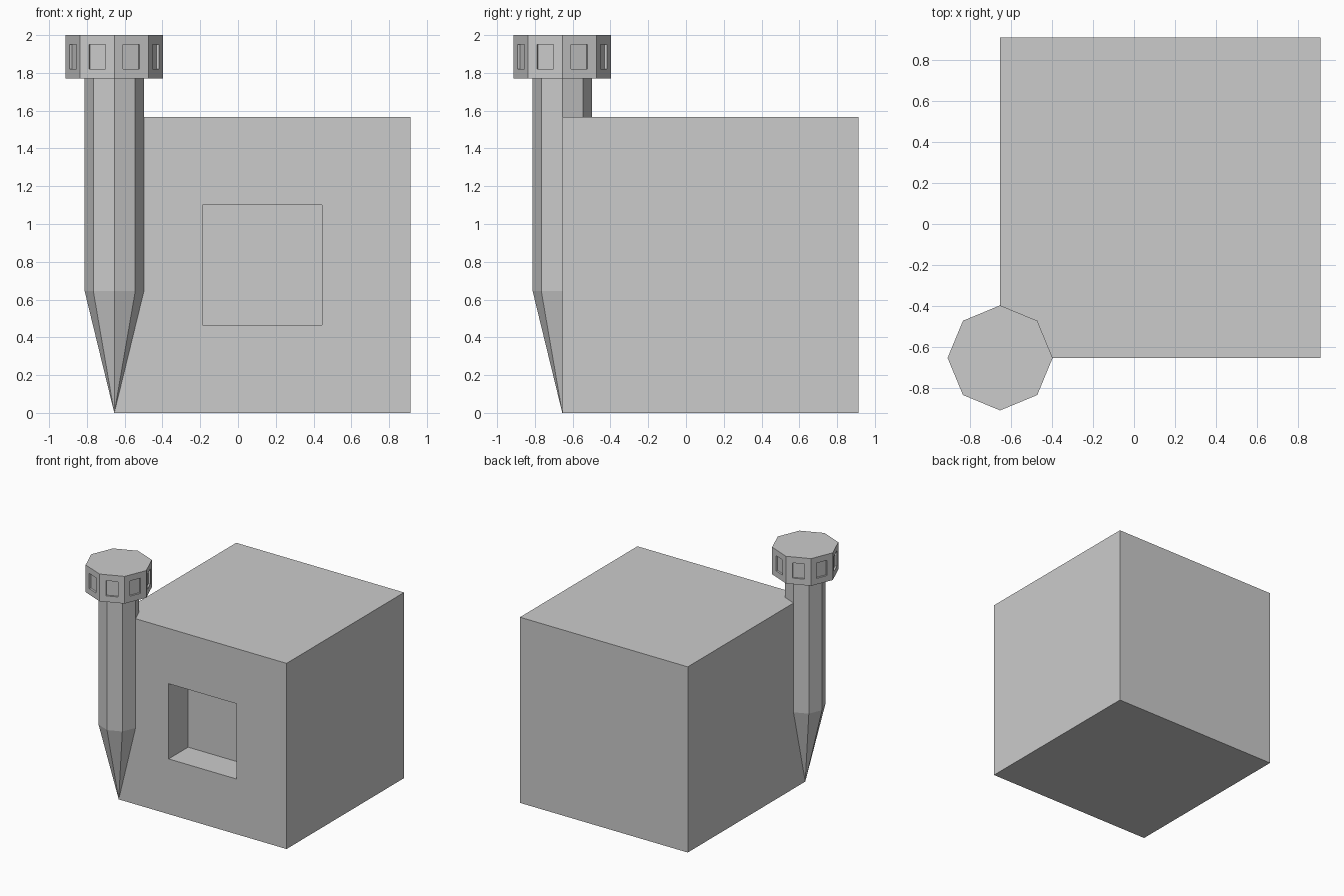
import bpy, bmesh
from mathutils import Matrix, Vector

if "Cube" in bpy.data.objects:
    bpy.data.objects.remove(bpy.data.objects["Cube"])

CORNER = -0.655   # tower axis sits on the front left corner of the block


def finish(name, bm):
    bmesh.ops.recalc_face_normals(bm, faces=bm.faces)
    mesh = bpy.data.meshes.new(name)
    bm.to_mesh(mesh)
    bm.free()
    obj = bpy.data.objects.new(name, mesh)
    bpy.context.collection.objects.link(obj)
    return obj


def recess(bm, faces, border, depth):
    """Inset each face by a border, then sink it straight in."""
    bmesh.ops.inset_individual(bm, faces=faces, thickness=border, use_even_offset=True)
    for f in faces:
        normal = f.normal.copy()
        new = bmesh.ops.extrude_discrete_faces(bm, faces=[f])["faces"][0]
        bmesh.ops.translate(bm, verts=new.verts, vec=-normal * depth)


def octagon_prism(radius, z0, z1):
    bm = bmesh.new()
    bmesh.ops.create_cone(bm, cap_ends=True, segments=8, radius1=radius, radius2=radius,
                          depth=z1 - z0,
                          matrix=Matrix.Translation((CORNER, CORNER, (z0 + z1) / 2)))
    bm.normal_update()
    return bm


# Main block with a square window recess in the front
size = 1.567
bm = bmesh.new()
mid = CORNER + size / 2
bmesh.ops.create_cube(bm, size=size, matrix=Matrix.Translation((mid, mid, size / 2)))
bm.normal_update()
recess(bm, [f for f in bm.faces if f.normal.y < -0.9], 0.466, 0.26)
finish("block", bm)

# Tower shaft, tapering to a point at the ground
bm = octagon_prism(0.157, 0.645, 1.77)
bottom = [f for f in bm.faces if f.normal.z < -0.9]
tip = bmesh.ops.poke(bm, faces=bottom)["verts"][0]
tip.co = Vector((CORNER, CORNER, 0))
finish("tower_shaft", bm)

# Tower head with a shallow window in each side
bm = octagon_prism(0.257, 1.77, 2.0)
recess(bm, [f for f in bm.faces if abs(f.normal.z) < 0.1], 0.051, 0.015)
finish("tower_head", bm)
